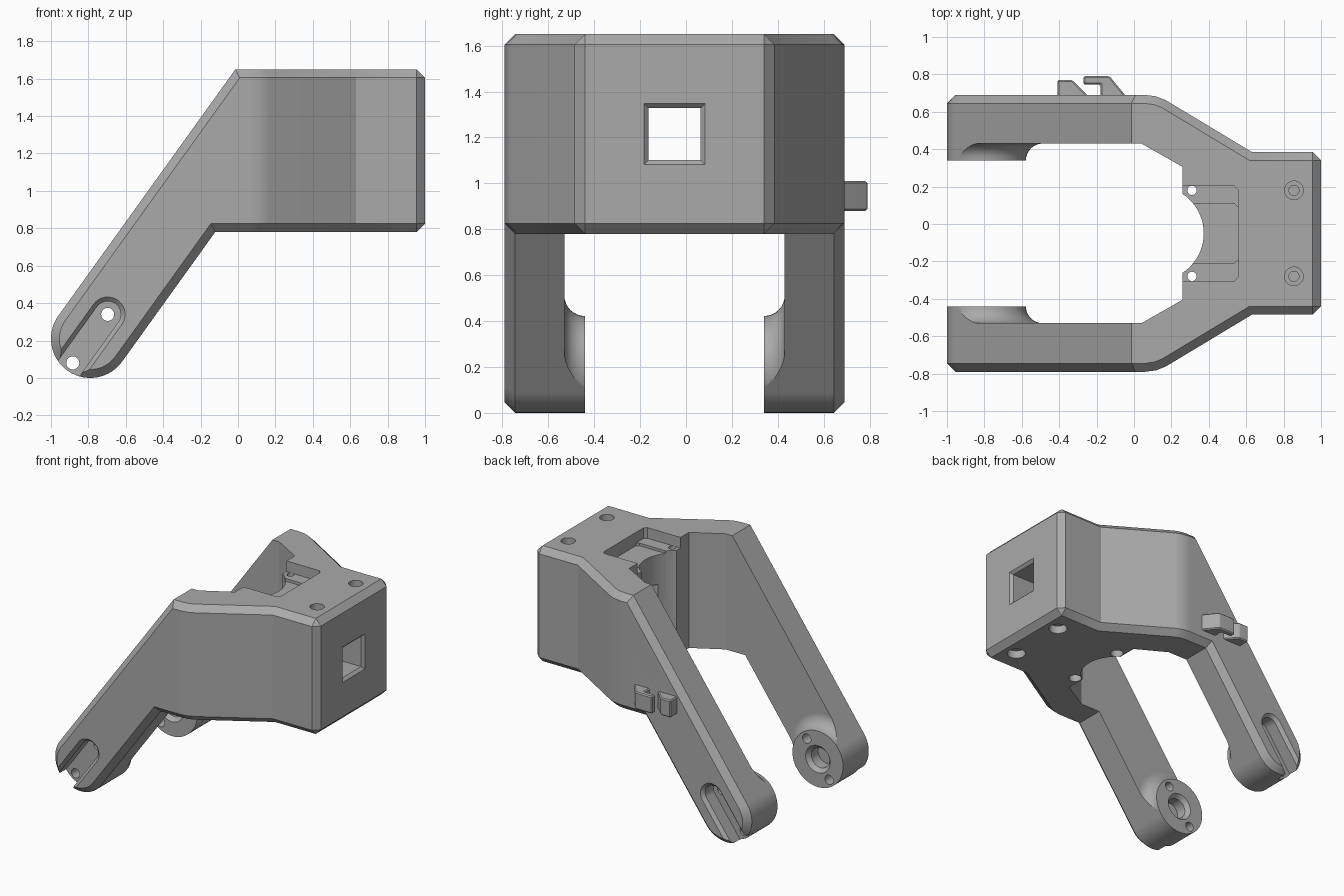
import bpy, bmesh, math
from mathutils import Vector

if "Cube" in bpy.data.objects:
    bpy.data.objects.remove(bpy.data.objects["Cube"])

grey = bpy.data.materials.new("plain grey")
grey.use_nodes = True
TONE = (0.4, 0.4, 0.4, 1)
grey.diffuse_color = TONE
grey.node_tree.nodes["Principled BSDF"].inputs["Base Color"].default_value = TONE

MID = -0.05                                  # symmetry plane of the fork in y
FOOT = Vector((-0.79, 0.21))                 # foot centre in x, z
R = 0.21                                     # foot radius, half the arm width
TILT = math.radians(54.3)
ALONG = Vector((math.cos(TILT), math.sin(TILT)))
ACROSS = Vector((ALONG.y, -ALONG.x))
TOP, BASE = 1.65, 0.78


def place(p, d, axis):
    return {"X": (d, p[0], p[1]), "Y": (p[0], d, p[1]), "Z": (p[0], p[1], d)}[axis]


def loft(name, axis, sections):
    """Solid through (offset, outline) sections stacked along an axis."""
    bm = bmesh.new()
    rings = [[bm.verts.new(place(p, d, axis)) for p in pts] for d, pts in sections]
    for a, b in zip(rings, rings[1:]):
        for i in range(len(a)):
            j = (i + 1) % len(a)
            bm.faces.new((a[i], a[j], b[j], b[i]))
    bm.faces.new(rings[0])
    bm.faces.new(rings[-1])
    bmesh.ops.recalc_face_normals(bm, faces=bm.faces)
    mesh = bpy.data.meshes.new(name)
    bm.to_mesh(mesh)
    bm.free()
    mesh.materials.append(grey)
    ob = bpy.data.objects.new(name, mesh)
    bpy.context.collection.objects.link(ob)
    return ob


def prism(name, axis, a, b, pts):
    return loft(name, axis, [(a, pts), (b, pts)])


def arc(c, r, start, sweep, n):
    return [(c[0] + r * math.cos(start + sweep * i / n),
             c[1] + r * math.sin(start + sweep * i / n)) for i in range(n + 1)]


def circle(c, r, n=32):
    return arc(c, r, 0, math.tau, n)[:-1]


def square(c, h):
    return [(c[0] + h * i, c[1] + h * j) for i, j in ((-1, -1), (1, -1), (1, 1), (-1, 1))]


def apply(ob, kind, **props):
    mod = ob.modifiers.new(kind.lower(), kind)
    for key, value in props.items():
        setattr(mod, key, value)
    bpy.context.view_layer.objects.active = ob
    bpy.ops.object.modifier_apply(modifier=mod.name)


def combine(ob, tool, operation="DIFFERENCE"):
    tool.hide_render = True
    apply(ob, "BOOLEAN", object=tool, operation=operation, solver="EXACT")
    bpy.data.objects.remove(tool)


def finish(ob):
    bpy.ops.object.select_all(action="DESELECT")
    ob.select_set(True)
    bpy.context.view_layer.objects.active = ob
    bpy.ops.object.shade_smooth_by_angle(angle=0.5)
    mod = ob.modifiers.new("even_shading", "WEIGHTED_NORMAL")
    mod.keep_sharp = True


def mirrored(half):
    """Close a half outline (x, distance from middle) across the middle."""
    return [(x, MID + y) for x, y in half] + [(x, MID - y) for x, y in reversed(half)]


def arm_x(z, side):
    """x where the arm edge on the given side reaches height z."""
    return (FOOT.dot(ACROSS) + side * R - z * ACROSS.y) / ACROSS.x


# Bracket: plan outline crossed with the side profile, outer edges chamfered
outer = [(-1.5, 0.74), (0.06, 0.74), (0.12, 0.732), (0.17, 0.712), (0.63, 0.435), (1.5, 0.435)]
bracket = prism("fork_bracket", "Z", -1, 3, mirrored(outer))
profile = arc(FOOT, R, TILT - math.pi / 2, -math.pi, 28)
profile += [(arm_x(TOP, -1), TOP), (1, TOP), (1, BASE), (arm_x(BASE, 1), BASE)]
combine(bracket, prism("side_profile", "Y", -2, 2, profile), "INTERSECT")
apply(bracket, "BEVEL", width=0.045, segments=1, limit_method="ANGLE",
      angle_limit=math.radians(60), use_clamp_overlap=False)

# Gap between the arms, leaving a flared boss at each foot
gap = prism("arm_gap", "Z", -1, 3,
            mirrored([(-1.5, 0.48), (0.04, 0.48), (0.26, 0.355)]))
for s in (1, -1):
    rings = []
    for i in range(9):
        t = math.pi / 2 * i / 8
        rings.append((MID + s * (0.39 + 0.09 * math.sin(t)),
                      circle(FOOT, 0.302 - 0.09 * math.cos(t), 48)))
    rings.append((MID + s * 0.6, rings[-1][1]))
    combine(gap, loft("boss_flare", "Y", rings))
combine(bracket, gap)
combine(bracket, prism("round_bite", "Z", -1, 3, circle((0.12, MID), 0.253, 64)))

# Feet: open slot outside, countersunk blind bore inside, two screw holes
def slot(r):
    end = FOOT + ALONG * 0.16
    tail = FOOT - ALONG * 0.5
    return [tuple(tail + ACROSS * r)] + arc(end, r, TILT - math.pi / 2, math.pi, 16) \
        + [tuple(tail - ACROSS * r)]


for s in (1, -1):
    combine(bracket, loft("foot_slot", "Y", [
        (MID + s * 0.76, slot(0.113)), (MID + s * 0.717, slot(0.07)),
        (MID + s * 0.62, slot(0.07))]))
    combine(bracket, loft("foot_bore", "Y", [
        (MID + s * 0.37, circle(FOOT, 0.12)), (MID + s * 0.42, circle(FOOT, 0.075)),
        (MID + s * 0.5, circle(FOOT, 0.075))]))
    for k in (1, -1):
        combine(bracket, prism("foot_screw", "Y", MID + s * 0.3, MID + s * 0.7,
                               circle(FOOT + ALONG * 0.16 * k, 0.035, 24)))

# Square window through the end block, with a chamfered mouth
centre = (MID, 1.215)
combine(bracket, loft("window", "X", [
    (1.02, square(centre, 0.153)), (0.98, square(centre, 0.113)), (0.2, square(centre, 0.113))]))

# Stepped pocket in the top
for half, depth in ((0.255, 0.08), (0.16, 0.1)):
    combine(bracket, prism("top_pocket", "Z", TOP - depth, TOP + 0.2,
                           mirrored([(0.1, half), (0.535, half), (0.555, half - 0.02)])))

# Vertical screw holes with recesses above and below
for s in (1, -1):
    y = MID + s * 0.23
    rear, near = (0.855, y), (0.31, y)
    combine(bracket, prism("near_screw", "Z", 0, 3, circle(near, 0.025, 24)))
    combine(bracket, prism("rear_screw", "Z", TOP - 0.3, 3, circle(rear, 0.027, 24)))
    combine(bracket, prism("rear_counterbore", "Z", TOP - 0.05, 3, circle(rear, 0.05)))
    for spot, r in ((rear, 0.065), (near, 0.045)):
        combine(bracket, prism("nut_recess", "Z", BASE - 0.2, BASE + 0.06, circle(spot, r)))
finish(bracket)

# Two small cable hooks on the back arm
wall = 0.68
hooks = {
    "cable_stop": [(-0.41, wall), (-0.41, 0.77), (-0.33, 0.77), (-0.24, wall)],
    "cable_hook": [(-0.18, wall), (-0.18, 0.745), (-0.27, 0.745), (-0.27, 0.79),
                   (-0.13, 0.79), (-0.04, wall)],
}
for name, pts in hooks.items():
    hook = prism(name, "Z", 0.88, 1.01, pts)
    apply(hook, "BEVEL", width=0.008, segments=1)
    finish(hook)
